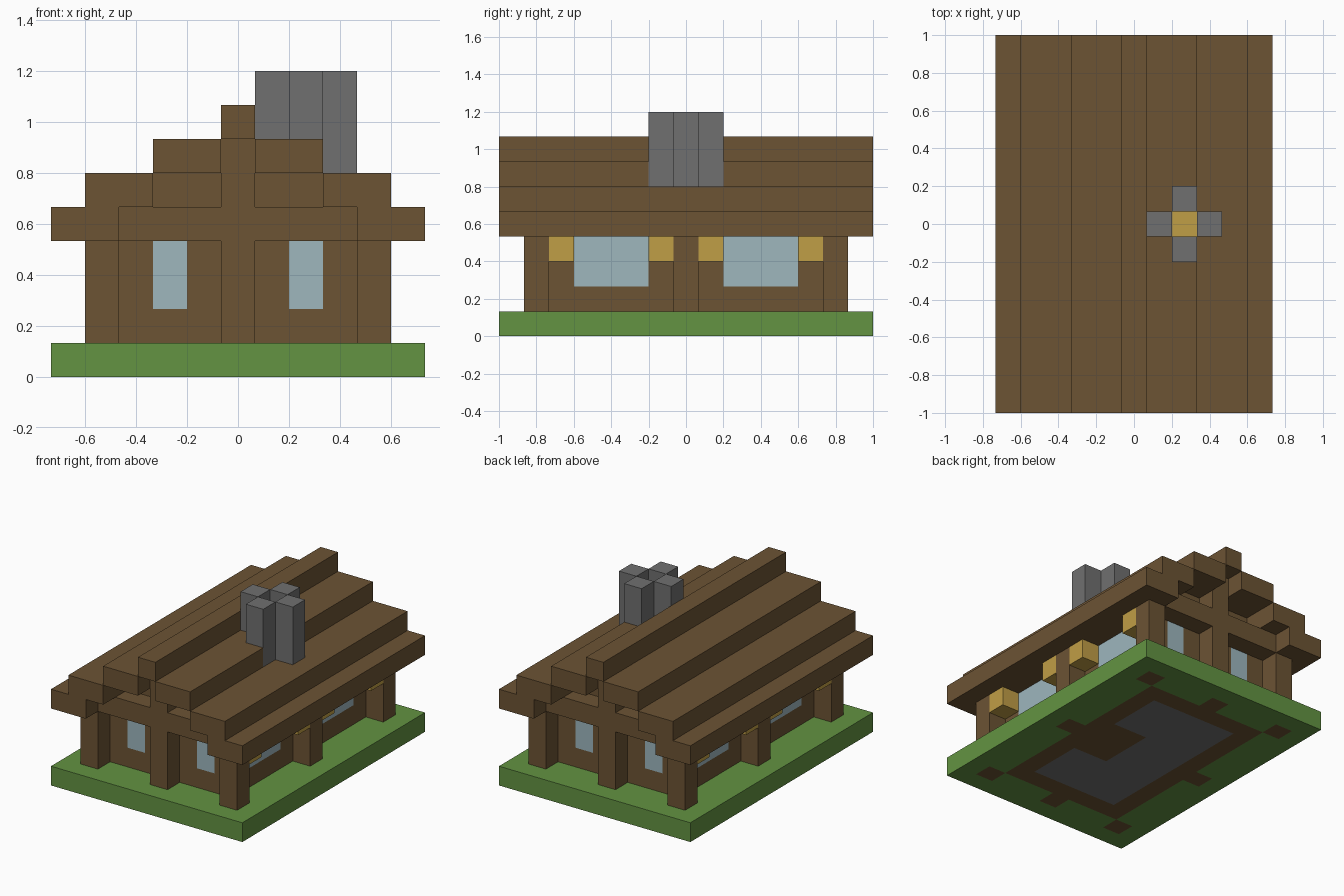
import bpy
import bmesh
from itertools import product
from mathutils import Vector

U = 2 / 15  # edge of one building block

if "Cube" in bpy.data.objects:
    bpy.data.objects.remove(bpy.data.objects["Cube"], do_unlink=True)


def material(name, rgb):
    mat = bpy.data.materials.new(name)
    mat.use_nodes = True
    colour = (*rgb, 1.0)
    mat.diffuse_color = colour
    node = next(n for n in mat.node_tree.nodes if n.type == "BSDF_PRINCIPLED")
    node.inputs["Base Color"].default_value = colour
    node.inputs["Roughness"].default_value = 0.9
    return mat


WOOD = material("brown wood", (0.150, 0.087, 0.034))
GRASS = material("green grass", (0.125, 0.292, 0.054))
STONE = material("grey stone", (0.162, 0.162, 0.162))
GLASS = material("pale blue glass", (0.342, 0.473, 0.515))
LIGHT = material("golden light", (0.527, 0.342, 0.061))

AXES = [Vector(v) for v in ((1, 0, 0), (0, 1, 0), (0, 0, 1))]


def span(a, b):
    return range(a, b + 1)


def cells(xs, ys, zs):
    return set(product(xs, ys, zs))


def build(name, blocks, mats, rule=lambda x, y, z: 0):
    """Skin a set of unit blocks; rule picks the material of each block."""
    bm = bmesh.new()
    for cell in sorted(blocks):
        centre = Vector((cell[0], cell[1], cell[2] + 0.5))
        for i, axis in enumerate(AXES):
            for sign in (-1, 1):
                normal = axis * sign
                beside = tuple(c + int(n) for c, n in zip(cell, normal))
                if beside in blocks:
                    continue
                u, v = AXES[(i + 1) % 3] * sign / 2, AXES[(i + 2) % 3] / 2
                mid = centre + normal / 2
                ring = (mid - u - v, mid + u - v, mid + u + v, mid - u + v)
                face = bm.faces.new([bm.verts.new(p * U) for p in ring])
                face.material_index = rule(*cell)
    bmesh.ops.remove_doubles(bm, verts=bm.verts, dist=0.001)
    bmesh.ops.dissolve_limit(bm, angle_limit=0.01, verts=bm.verts,
                             edges=bm.edges, delimit={"MATERIAL"})
    mesh = bpy.data.meshes.new(name)
    bm.to_mesh(mesh)
    bm.free()
    for mat in mats:
        mesh.materials.append(mat)
    obj = bpy.data.objects.new(name, mesh)
    bpy.context.collection.objects.link(obj)
    return obj


# Positions of the posts around the house
POSTS = {(x, y) for x in (-4, 0, 4) for y in (-6, 0, 6)} - {(0, 0)}


# Base: lawn with the wooden footings and stone floor set into it
def base_rule(x, y, z):
    wall = abs(x) <= 3 and abs(y) <= 5
    room = abs(x) <= 2 and abs(y) <= 4
    hearth = x in (1, 2) and abs(y) <= 1
    if (x, y) in POSTS or hearth or (wall and not room):
        return 1
    return 2 if room else 0


build("base", cells(span(-5, 5), span(-7, 7), [0]),
      [GRASS, WOOD, STONE], base_rule)


# Walls with flush windows
def wall_rule(x, y, z):
    side_pane = abs(x) == 3 and 2 <= abs(y) <= 4
    end_pane = abs(y) == 5 and abs(x) == 2
    return int(z in (2, 3) and (side_pane or end_pane))


walls = cells(span(-3, 3), span(-5, 5), span(1, 4))
walls -= cells(span(-2, 2), span(-4, 4), span(1, 4))
walls |= cells(span(-2, 2), (-5, 5), [5])
build("walls", walls, [WOOD, GLASS], wall_rule)

# Side and corner posts
for x, y in sorted(POSTS):
    if x:
        side = "left" if x > 0 else "right"
        place = {-6: "front", 0: "middle", 6: "back"}[y]
        build(f"{place}_{side}_post", cells([x], [y], span(1, 3)), [WOOD])

# Gable frames: tall centre post with a cross beam
for y, place in ((-6, "front"), (6, "back")):
    frame = cells([0], [y], span(1, 6)) | cells(span(-3, 3), [y], [4])
    build(f"{place}_gable_frame", frame, [WOOD])

# Chimney: four stone shafts around an open flue
chimney = cells([2], (-1, 1), span(1, 8))
chimney |= cells([1], [0], span(2, 8)) | cells([3], [0], span(6, 8))
build("chimney", chimney, [STONE])
build("hearth_fire", {(2, 0, 1)}, [LIGHT])

# Stepped roof, open where the chimney passes through
roof = cells([0], span(-7, 7), [7])
for z, steps in ((4, (4, 5)), (5, (3, 4)), (6, (1, 2))):
    for step in steps:
        roof |= cells((-step, step), span(-7, 7), [z])
roof -= chimney | {(2, 0, 6)}
build("roof", roof, [WOOD])

# Lamps under the eaves
for x, side in ((4, "left"), (-4, "right")):
    for n, y in enumerate((-5, -1, 1, 5), 1):
        build(f"{side}_lamp_{n}", {(x, y, 3)}, [LIGHT])
